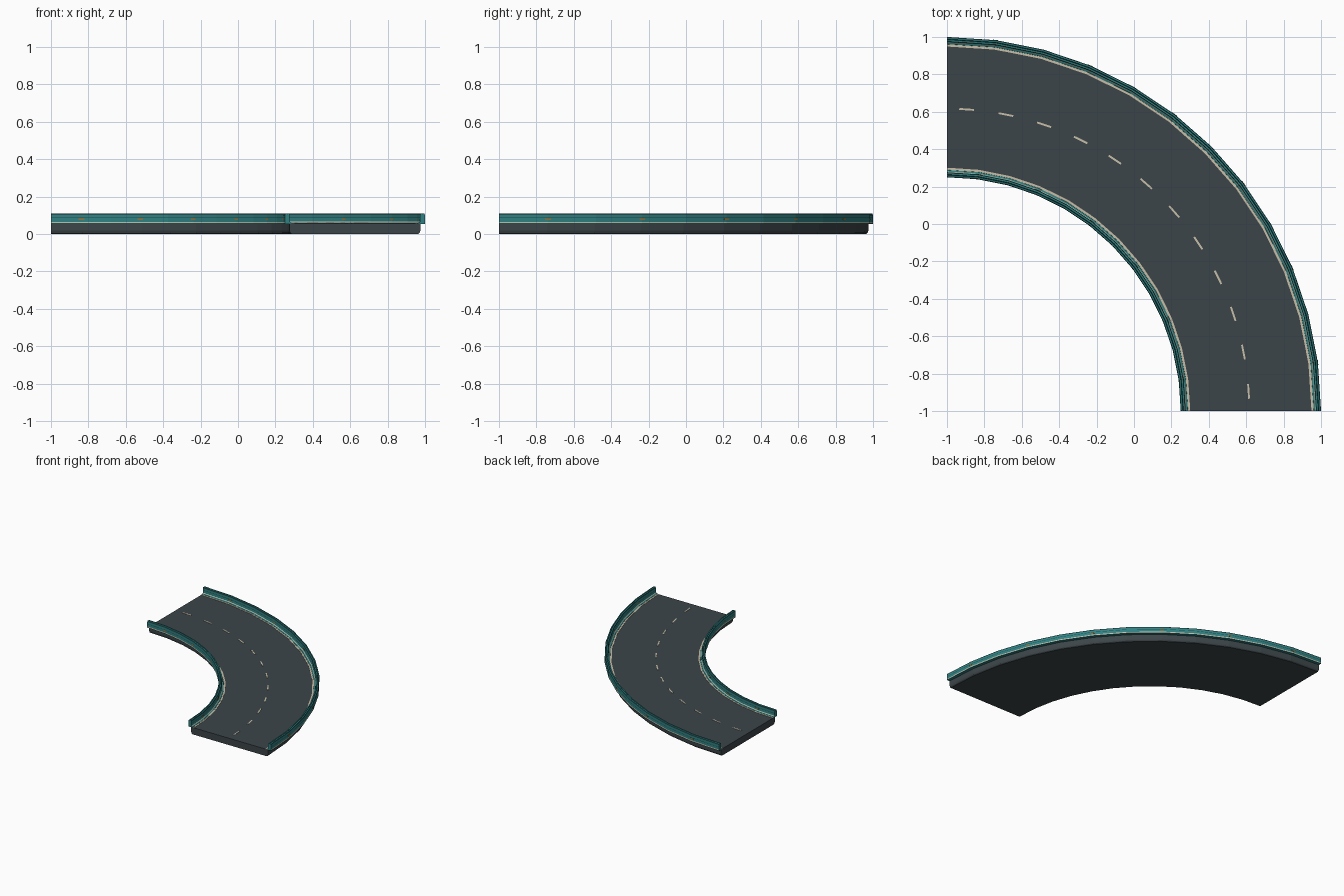
import bpy, bmesh
from math import sin, cos, radians
from mathutils import Matrix

cube = bpy.data.objects.get("Cube")
if cube:
    bpy.data.objects.remove(cube, do_unlink=True)

CENTRE = -1.0          # the bend turns around (-1, -1)
SEGMENTS = 12
STEP = 90 / SEGMENTS
INNER, OUTER = 1.25, 2.0
DECK = 0.056           # height of the road surface


def material(name, rgb):
    m = bpy.data.materials.new(name)
    m.use_nodes = True
    colour = (*rgb, 1)
    m.diffuse_color = colour
    bsdf = m.node_tree.nodes["Principled BSDF"]
    bsdf.inputs["Base Color"].default_value = colour
    bsdf.inputs["Roughness"].default_value = 0.8
    return m


asphalt = material("asphalt", (0.045, 0.06, 0.066))
teal = material("teal", (0.03, 0.22, 0.225))
dark_teal = material("dark teal", (0.012, 0.065, 0.07))
cream = material("cream", (0.58, 0.52, 0.4))
orange = material("orange", (0.36, 0.16, 0.03))
WALL_MATS = [teal, dark_teal, cream]


def finish(bm, name, mats):
    bmesh.ops.recalc_face_normals(bm, faces=bm.faces)
    mesh = bpy.data.meshes.new(name)
    bm.to_mesh(mesh)
    bm.free()
    for m in mats:
        mesh.materials.append(m)
    obj = bpy.data.objects.new(name, mesh)
    bpy.context.collection.objects.link(obj)
    return obj


def sweep(name, profile, mats):
    """Sweep a closed (radius, z, material) profile around the bend."""
    bm = bmesh.new()
    rings = []
    for i in range(SEGMENTS + 1):
        a = radians(i * STEP)
        rings.append([bm.verts.new((CENTRE + r * cos(a), CENTRE + r * sin(a), z))
                      for r, z, _ in profile])
    n = len(profile)
    for a, b in zip(rings, rings[1:]):
        for j in range(n):
            k = (j + 1) % n
            bm.faces.new((a[j], a[k], b[k], b[j])).material_index = profile[j][2]
    bm.faces.new(rings[0])
    bm.faces.new(rings[-1])
    return finish(bm, name, mats)


def boxes(name, radius, z, size, angles, mat):
    """Boxes placed around the bend; size is (radial, tangential, height)."""
    bm = bmesh.new()
    for a in angles:
        m = (Matrix.Translation((CENTRE, CENTRE, z))
             @ Matrix.Rotation(radians(a), 4, 'Z')
             @ Matrix.Translation((radius, 0, 0))
             @ Matrix.Diagonal((*size, 1)))
        bmesh.ops.create_cube(bm, size=1, matrix=m)
    return finish(bm, name, [mat])


# Road slab with rounded lower edges
r0, r1 = INNER + 0.025, OUTER - 0.025
slab = [(r0 + 0.012, 0), (r1 - 0.012, 0), (r1 - 0.004, 0.006), (r1, 0.018),
        (r1, DECK), (r0, DECK), (r0, 0.018), (r0 + 0.004, 0.006)]
sweep("road_slab", [(r, z, 0) for r, z in slab], [asphalt])

# Guard wall section: distance in from the edge, height, material
T, D, C = 0, 1, 2
WALL = [(0, 0.054, T), (0, 0.058, C), (0, 0.065, T), (0, 0.084, D),
        (0, 0.087, T), (0, 0.101, D), (0.003, 0.108, T), (0.011, 0.11, D),
        (0.013, 0.106, D), (0.015, 0.11, T), (0.024, 0.109, D),
        (0.026, 0.101, T), (0.026, 0.087, D), (0.026, 0.084, T),
        (0.027, 0.066, C), (0.030, 0.062, T), (0.038, 0.059, T),
        (0.039, 0.054, T)]

marker_angles = [STEP * k for k in range(1, SEGMENTS, 2)]
for side, edge, sign in (("inner", INNER, 1), ("outer", OUTER, -1)):
    sweep(side + "_guard_wall",
          [(edge + sign * d, z, m) for d, z, m in WALL], WALL_MATS)
    # Painted edge line beside the wall
    a, b = edge + sign * 0.039, edge + sign * 0.051
    sweep(side + "_edge_line",
          [(a, DECK - 0.001, 0), (b, DECK - 0.001, 0),
           (b, DECK + 0.002, 0), (a, DECK + 0.002, 0)], [cream])
    # Small markers on both faces of the wall
    for face, d in (("outside", 0.001), ("roadside", 0.0255)):
        boxes(f"{side}_wall_{face}_markers", edge + sign * d, 0.079,
              (0.004, 0.032, 0.008), marker_angles, orange)

# Dashed centre line
boxes("centre_dashes", 1.616, DECK + 0.001, (0.01, 0.08, 0.003),
      [STEP * (k + 0.5) for k in range(SEGMENTS)], cream)
